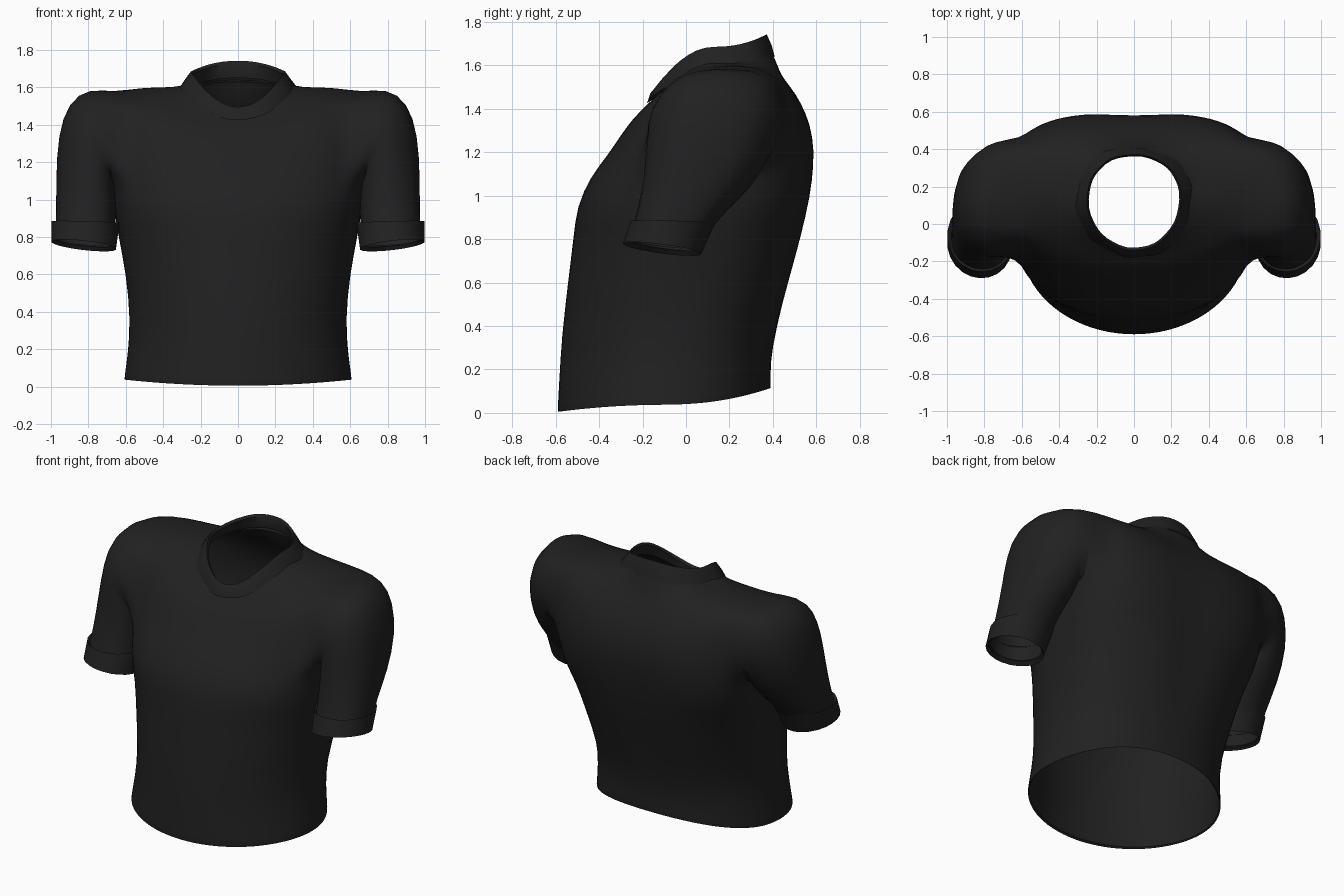
import bpy
import bmesh
import math
from mathutils import Vector

default_cube = bpy.data.objects.get("Cube")
if default_cube:
    bpy.data.objects.remove(default_cube, do_unlink=True)

COLUMNS = 40
ARM_SPAN = 4  # columns on each side of the armhole centre

# One flat colour for the whole garment
fabric = bpy.data.materials.new("black fabric")
fabric.use_nodes = True
colour = (0.015, 0.015, 0.015, 1)
fabric.diffuse_color = colour
shader = fabric.node_tree.nodes["Principled BSDF"]
shader.inputs["Base Color"].default_value = colour
shader.inputs["Roughness"].default_value = 0.9


def body_ring(row, front_power=1.0, back_power=0.92, ripple=0.0):
    """Tilted oval: half width, side y, front y, back y, front z, side z, back z.
    Lower powers make a squarer outline."""
    width, side_y, front_y, back_y, front_z, side_z, back_z = row
    points = []
    for i in range(COLUMNS):
        angle = math.tau * i / COLUMNS
        c, s = math.cos(angle), math.sin(angle)
        if s > 0:
            end_y, end_z, power = back_y, back_z, back_power
        else:
            end_y, end_z, power = front_y, front_z, front_power
        wave = 1 + ripple * math.sin(angle * 7) * math.cos(angle * 3)
        x = width * math.copysign(abs(c) ** power, c) * wave
        y = side_y + (end_y - side_y) * abs(s) ** power * wave
        z = side_z + (end_z - side_z) * s * s
        points.append(Vector((x, y, z)))
    return points


def add_ring(bm, points):
    return [bm.verts.new(p) for p in points]


def bridge(bm, lower, upper, skip=lambda i: False):
    count = len(lower)
    for i in range(count):
        if not skip(i):
            j = (i + 1) % count
            bm.faces.new((lower[i], lower[j], upper[j], upper[i]))


def finish(bm, name, subdivide, angle):
    bmesh.ops.recalc_face_normals(bm, faces=bm.faces[:])
    mesh = bpy.data.meshes.new(name)
    bm.to_mesh(mesh)
    bm.free()
    mesh.materials.append(fabric)
    obj = bpy.data.objects.new(name, mesh)
    bpy.context.collection.objects.link(obj)
    if subdivide:
        modifier = obj.modifiers.new("soft cloth", "SUBSURF")
        modifier.levels = modifier.render_levels = 1
    bpy.ops.object.select_all(action="DESELECT")
    obj.select_set(True)
    bpy.context.view_layer.objects.active = obj
    bpy.ops.object.shade_smooth_by_angle(angle=math.radians(angle))


# Torso rows from the turned-in hem up to the neckline
hem_rows = [
    (.6, -.1, -.58, .38, .015, .045, .125),
    (.61, -.1, -.592, .392, -.004, .03, .107),
    (.608, -.1, -.592, .392, .03, .06, .135),
    (.59, -.08, -.585, .39, .15, .18, .24),
    (.577, -.06, -.575, .415, .34, .36, .38),
]
belly_rows = [
    (.6, -.02, -.545, .485, .6, .6, .62),
    (.64, .03, -.52, .54, .8, .8, .82),
]
chest_rows = [
    (.665, .07, -.505, .58, .95, .95, 1.0),
    (.68, .11, -.44, .597, 1.09, 1.07, 1.15),
    (.69, .15, -.365, .593, 1.18, 1.23, 1.27),
    (.69, .19, -.3, .56, 1.28, 1.41, 1.38),
    (.665, .22, -.24, .512, 1.36, 1.575, 1.46),
]
shoulder_rows = [
    (.52, .21, -.195, .468, 1.4, 1.6, 1.52),
    (.39, .18, -.17, .433, 1.42, 1.6, 1.57),
    (.3, .15, -.15, .41, 1.44, 1.605, 1.63),
    (.27, .14, -.13, .39, 1.46, 1.63, 1.67),
]
ARM_BOTTOM, ARM_TOP = 8, 11

# Sleeve rings: centre, fore-and-aft half axis, outward half axis
sleeve_rings = [
    ((.735, .135, 1.345), (0, .33, -.02), (.06, .04, .255)),
    ((.78, .115, 1.28), (0, .3, -.05), (.13, .04, .24)),
    ((.805, .085, 1.19), (0, .278, -.08), (.16, .04, .15)),
    ((.81, .035, 1.06), (0, .237, -.07), (.165, .02, .05)),
    ((.81, -.035, .92), (0, .192, -.03), (.163, 0, .01)),
    ((.82, -.1, .775), (0, .175, -.02), (.162, 0, .01)),
]


def oval(ring, angles, side, scale=1.0):
    centre, fore, out = (Vector(v) for v in ring)
    points = []
    for a in angles:
        p = centre + (fore * math.cos(a) + out * math.sin(a)) * scale
        points.append(Vector((p.x * side, p.y, p.z)))
    return points


# Torso with two open armholes and a shallow groove down the spine
shirt = bmesh.new()
grid = [add_ring(shirt, body_ring(row)) for row in hem_rows]
grid += [add_ring(shirt, body_ring(row, 0.92, 0.8)) for row in belly_rows]
grid += [add_ring(shirt, body_ring(row, 0.8, 0.63)) for row in chest_rows]
grid += [add_ring(shirt, body_ring(row, 0.95, 0.85)) for row in shoulder_rows]
spine = COLUMNS // 4
for ring in grid[5:13]:
    ring[spine].co.y -= 0.018
half = COLUMNS // 2
for k in range(len(grid) - 1):
    in_arm = ARM_BOTTOM <= k < ARM_TOP

    def armhole(i, open_row=in_arm):
        offset = (i + ARM_SPAN) % half
        return open_row and offset < 2 * ARM_SPAN
    bridge(shirt, grid[k], grid[k + 1], armhole)

# Sleeves grow out of the armhole edges
for side, middle in ((1, 0), (-1, half)):
    def vert(row, step):
        return grid[row][(middle + side * step) % COLUMNS]
    steps = range(-ARM_SPAN, ARM_SPAN)
    rows = range(ARM_BOTTOM, ARM_TOP)
    loop = [vert(ARM_BOTTOM, s) for s in steps]
    loop += [vert(r, ARM_SPAN) for r in rows]
    loop += [vert(ARM_TOP, -s) for s in steps]
    loop += [vert(ARM_TOP + ARM_BOTTOM - r, -ARM_SPAN) for r in rows]
    middle_point = sum((v.co for v in loop), Vector()) / len(loop)
    angles = []
    for v in loop:
        d = v.co - middle_point
        angles.append(math.atan2(d.z / 0.22, d.y / 0.3))
    previous = loop
    for ring in sleeve_rings:
        current = add_ring(shirt, oval(ring, angles, side))
        bridge(shirt, previous, current)
        previous = current
finish(shirt, "shirt_body_and_sleeves", True, 60)

# Folded collar band
collar_rows = [
    (.285, .15, -.14, .385, 1.45, 1.595, 1.63),
    (.318, .15, -.18, .408, 1.425, 1.59, 1.64),
    (.285, .14, -.165, .395, 1.47, 1.64, 1.69),
    (.252, .13, -.14, .372, 1.495, 1.685, 1.742),
    (.242, .13, -.127, .362, 1.48, 1.67, 1.727),
    (.265, .14, -.13, .375, 1.44, 1.605, 1.65),
]
collar = bmesh.new()
rings = []
for n, row in enumerate(collar_rows):
    ripple = 0.035 if n == 1 else 0.01
    rings.append(add_ring(collar, body_ring(row, ripple=ripple)))
for lower, upper in zip(rings, rings[1:]):
    bridge(collar, lower, upper)
finish(collar, "collar", False, 45)

# Turned-up sleeve cuffs
cuff_top = ((.815, -.06, .88), (0, .195, -.005), (.183, 0, .005))
cuff_bottom = ((.825, -.11, .755), (0, .18, -.025), (.174, .01, .02))
cuff_angles = [math.tau * i / 22 for i in range(22)]
for side, name in ((1, "left_cuff"), (-1, "right_cuff")):
    cuff = bmesh.new()
    lift = Vector((0, .01, .02))
    outline = [
        [p - lift for p in oval(cuff_top, cuff_angles, side, 0.86)],
        oval(cuff_top, cuff_angles, side),
        oval(cuff_bottom, cuff_angles, side),
        [p + lift for p in oval(cuff_bottom, cuff_angles, side, 0.88)],
    ]
    bands = [add_ring(cuff, points) for points in outline]
    for lower, upper in zip(bands, bands[1:]):
        bridge(cuff, lower, upper)
    finish(cuff, name, False, 45)
